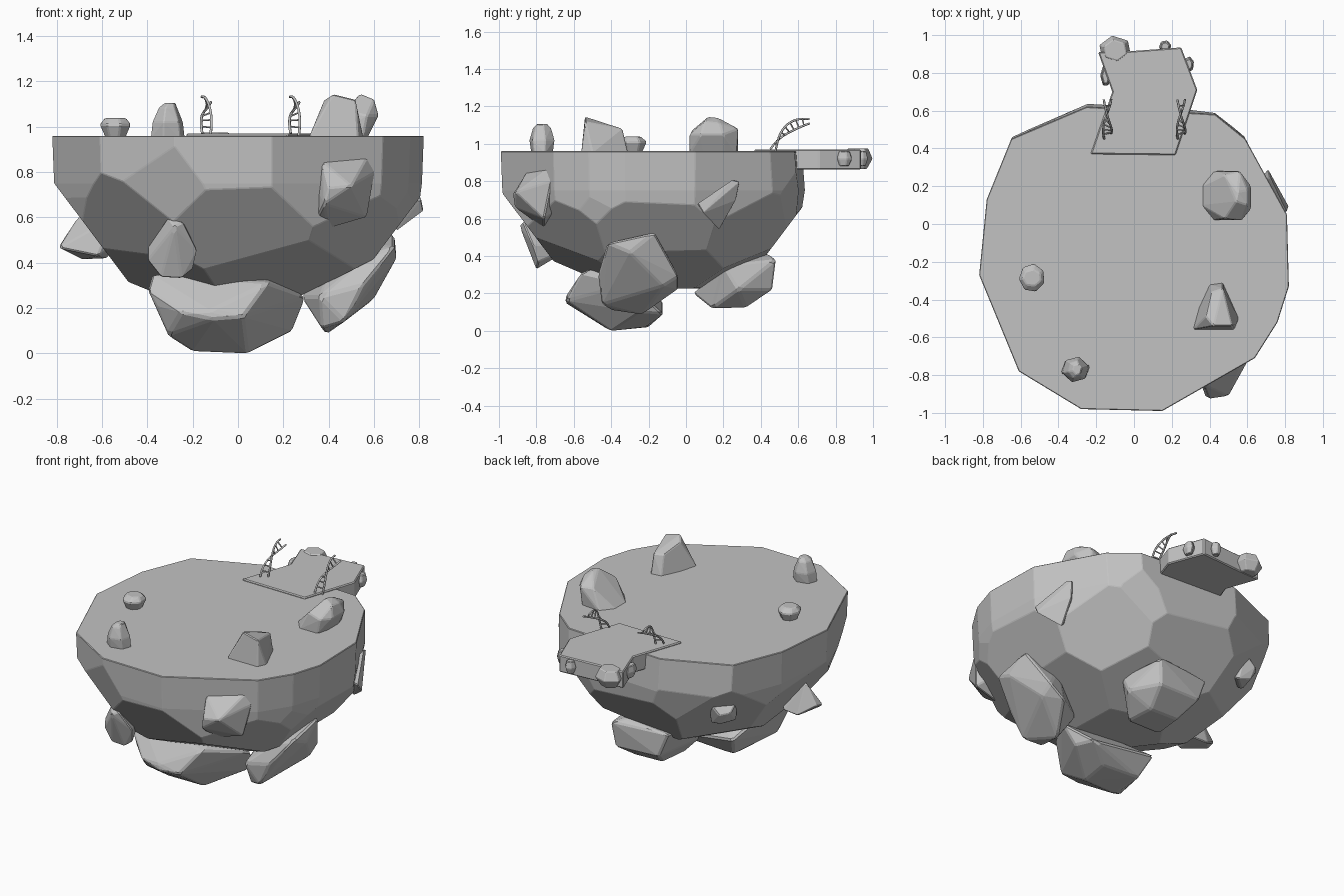
import bpy, bmesh, math
from mathutils import Vector

if "Cube" in bpy.data.objects:
    bpy.data.objects.remove(bpy.data.objects["Cube"])

stone = bpy.data.materials.new("grey_stone")
stone.diffuse_color = (0.54, 0.54, 0.54, 1)
stone.use_nodes = True
stone.node_tree.nodes["Principled BSDF"].inputs["Base Color"].default_value = stone.diffuse_color


def hull_bm(points):
    bm = bmesh.new()
    for p in points:
        bm.verts.new(p)
    res = bmesh.ops.convex_hull(bm, input=bm.verts[:])
    junk = {v for v in res["geom_interior"] + res["geom_unused"] if isinstance(v, bmesh.types.BMVert)}
    bmesh.ops.delete(bm, geom=list(junk), context='VERTS')
    bmesh.ops.dissolve_limit(bm, angle_limit=math.radians(3), verts=bm.verts[:], edges=bm.edges[:])
    return bm


def add(name, bm, bevel=0.0):
    bmesh.ops.recalc_face_normals(bm, faces=bm.faces[:])
    me = bpy.data.meshes.new(name)
    bm.to_mesh(me)
    bm.free()
    me.materials.append(stone)
    ob = bpy.data.objects.new(name, me)
    bpy.context.collection.objects.link(ob)
    if bevel:
        m = ob.modifiers.new("chipped_edges", 'BEVEL')
        m.width, m.segments, m.limit_method = bevel, 1, 'ANGLE'
        m.angle_limit = math.radians(12)
    return ob


def rock(name, points, bevel=0.006):
    return add(name, hull_bm(points), bevel)


def ring_rock(name, center, rings, sides, turn=0, bevel=0.006):
    """Rock from stacked rings: (z, x radius, y radius, x shift, y shift)."""
    pts = []
    for z, rx, ry, sx, sy in rings:
        for i in range(sides):
            a = math.radians(turn) + math.tau * i / sides
            pts.append((center[0] + sx + rx * math.cos(a), center[1] + sy + ry * math.sin(a), z))
    return rock(name, pts, bevel)


# island body: tapered outline, its underside cut by planes around an ellipsoid
outline = [(-.65, .45), (-.25, .62), (.43, .58), (.59, .45), (.81, .05), (.82, -.33), (.76, -.52),
           (.64, -.71), (.37, -.81), (.15, -.99), (-.28, -.98), (-.61, -.78), (-.82, -.27), (-.78, .13)]
C = Vector((0, -.19, .955))
axes = Vector((.82, .81, .70))
pts = [(x * s, C.y + (y - C.y) * (s + (.03 if y > .4 and s < 1 else 0)), z)
       for z, s in ((.96, 1), (.75, .99), (.2, .90)) for x, y in outline]
cuts = [(-90 + 45 * k, -37, .99) for k in range(8)] + [(-70 + 72 * k, -63, .99) for k in range(5)]
cuts += [(-90 + 22.5 + 45 * k, -17, 1.01) for k in range(8)] + [(0, -90, 1.04)]
for az, el, f in cuts:
    az, el = math.radians(az), math.radians(el)
    n = Vector((math.cos(az) * math.cos(el), math.sin(az) * math.cos(el), math.sin(el)))
    if n.y > .2:
        f *= 1.08                      # the back is steeper
    elif n.x > .3:
        f *= 1.04
    d = Vector((n.x * axes.x, n.y * axes.y, n.z * axes.z)).length * f
    bm = hull_bm(pts)
    bmesh.ops.bisect_plane(bm, geom=bm.verts[:] + bm.edges[:] + bm.faces[:],
                           plane_co=C + n * d, plane_no=n, clear_outer=True)
    pts = [v.co.copy() for v in bm.verts]
    bm.free()
rock("island_body", pts, 0.012)

# jetty slab
bm = bmesh.new()
slab = [(-.23, .37), (.22, .365), (.335, .71), (.25, .935), (-.02, .915), (-.19, .91), (-.115, .7)]
f = bm.faces.new([bm.verts.new((x, y, .862)) for x, y in slab])
ex = bmesh.ops.extrude_face_region(bm, geom=[f])
bmesh.ops.translate(bm, verts=[v for v in ex["geom"] if isinstance(v, bmesh.types.BMVert)], vec=(0, 0, .108))
add("jetty_slab", bm, 0.006)

# small stones set in the jetty rim: center, size, turn
for i, (c, s, t) in enumerate([((-.10, .92), (.09, .08), 40), ((.165, .94), (.035, .035), 10),
                               ((.29, .845), (.03, .045), 20), ((-.15, .785), (.03, .06), 0)]):
    h = .055 if i == 0 else .04
    ring_rock(f"rim_stone_{i + 1}", c, [(.92 - h, s[0] * .6, s[1] * .6, 0, 0), (.92, *s, 0, 0),
                                        (.92 + h, s[0] * .7, s[1] * .7, 0, 0)], 6, t, .004)

# rocks standing on the island
rock("tall_rock", [(.31, -.56, .95), (.53, -.56, .95), (.555, -.5, .95), (.47, -.31, .95), (.40, -.32, .95),
                   (.34, -.45, .95), (.38, -.49, 1.12), (.42, -.54, 1.145), (.52, -.54, 1.12),
                   (.47, -.34, 1.08), (.41, -.36, 1.08)])
rock("leaning_rock", [(.355, .10, .95), (.355, .20, .95), (.42, .02, .95), (.42, .28, .95), (.55, .02, .95),
                      (.55, .27, .95), (.57, .1, .95), (.57, .2, .95), (.62, .08, 1.05), (.62, .2, 1.05),
                      (.57, .02, 1.05), (.56, .28, 1.08), (.54, .12, 1.145), (.55, .17, 1.14), (.60, .1, 1.12),
                      (.60, .18, 1.11), (.48, .03, 1.07), (.48, .26, 1.08)])
ring_rock("front_rock", (-.31, -.77), [(.95, .078, .06, 0, 0), (1.02, .07, .07, 0, 0),
                                       (1.085, .04, .05, 0, 0), (1.105, .025, .03, .01, 0)], 6, 15)
ring_rock("low_rock", (-.54, -.285), [(.95, .045, .05, 0, 0), (1.01, .072, .078, 0, 0),
                                      (1.038, .05, .045, 0, 0)], 7, 30)

# rocks stuck in the flanks
rock("flank_rock_front_right", [(.335, -.79, .75), (.37, -.85, .85), (.57, -.74, .865), (.605, -.72, .8),
                                (.57, -.76, .60), (.40, -.76, .55), (.34, -.80, .58), (.40, -.925, .73),
                                (.50, -.91, .74), (.45, -.6, .7), (.38, -.915, .66)])
rock("flank_rock_front_left", [(-.31, -.85, .60), (-.24, -.87, .58), (-.18, -.82, .46), (-.20, -.79, .37),
                               (-.25, -.80, .33), (-.34, -.80, .335), (-.40, -.79, .41), (-.40, -.78, .47),
                               (-.28, -.89, .56), (-.27, -.6, .45)])
rock("flank_rock_left", [(-.70, -.22, .61), (-.785, -.21, .48), (-.79, -.27, .465), (-.69, -.15, .415),
                         (-.58, -.16, .42), (-.62, -.33, .43), (-.55, -.32, .6), (-.5, -.25, .5)])
rock("flank_rock_back_left", [(-.60, .33, .68), (-.47, .45, .68), (-.60, .40, .62), (-.55, .45, .61),
                              (-.57, .30, .53), (-.46, .40, .52), (-.54, .42, .54), (-.4, .25, .6)])
rock("flank_rock_right", [(.71, .29, .80), (.72, .25, .81), (.81, .06, .68), (.82, .09, .63), (.70, .18, .54),
                          (.70, .27, .70), (.6, .15, .65)])

# boulders hanging underneath
rock("boulder_front", [(-.40, -.50, .28), (-.36, -.52, .21), (-.31, -.50, .08), (-.20, -.42, .01), (.04, -.40, 0),
                       (.05, -.22, .02), (-.20, -.20, .02), (.24, -.25, .10), (.30, -.30, .25), (.13, -.56, .31),
                       (.02, -.64, .16), (-.11, -.645, .15), (-.25, -.62, .18), (-.38, -.45, .35),
                       (.2, -.12, .09), (-.25, -.12, .15), (.13, -.4, .36), (-.12, -.64, .19)], .01)
rock("boulder_right", [(.39, -.23, .085), (.37, -.40, .11), (.36, -.45, .25), (.28, -.20, .25), (.60, -.12, .24),
                       (.60, -.04, .29), (.50, -.04, .22), (.69, -.17, .525), (.69, -.42, .47), (.70, -.30, .42),
                       (.55, -.47, .30), (.47, -.45, .14), (.45, -.15, .5), (.57, -.42, .43)], .01)
rock("boulder_back", [(-.16, .08, .22), (.04, .04, .2), (-.08, .13, .13), (.16, .14, .12), (.14, .32, .125),
                      (-.06, .32, .13), (-.12, .45, .23), (.18, .46, .22), (.28, .28, .22), (-.18, .44, .38),
                      (.20, .48, .38), (.12, .44, .41), (.26, .2, .35), (-.2, .2, .35)], .01)


# twisted rails: two strands winding round an arching path, joined by rungs
def tube(name, lines, radius):
    cu = bpy.data.curves.new(name, 'CURVE')
    cu.dimensions, cu.bevel_depth, cu.bevel_resolution, cu.use_fill_caps = '3D', radius, 1, True
    for line in lines:
        sp = cu.splines.new('POLY')
        sp.points.add(len(line) - 1)
        for p, co in zip(sp.points, line):
            p.co = (*co, 1)
    cu.materials.append(stone)
    bpy.context.collection.objects.link(bpy.data.objects.new(name, cu))


def strand_point(x, t, side):
    p0, p1, p2 = Vector((x, .465, .965)), Vector((x, .52, 1.11)), Vector((x, .66, 1.12))
    p = p0 * (1 - t) ** 2 + p1 * 2 * t * (1 - t) + p2 * t * t
    tan = ((p1 - p0) * (1 - t) + (p2 - p1) * t).normalized()
    normal = Vector((1, 0, 0)).cross(tan)
    a = math.radians(-40 + 190 * t)
    return p + side * .023 * (Vector((1, 0, 0)) * math.cos(a) + normal * math.sin(a))


for label, x in (("left", -.14), ("right", .25)):
    tube(f"twisted_rail_{label}", [[strand_point(x, i / 16, s) for i in range(17)] for s in (-1, 1)], .006)
    tube(f"rail_rungs_{label}", [[strand_point(x, t / 8, s) for s in (-1, 1)] for t in range(1, 8)], .004)
